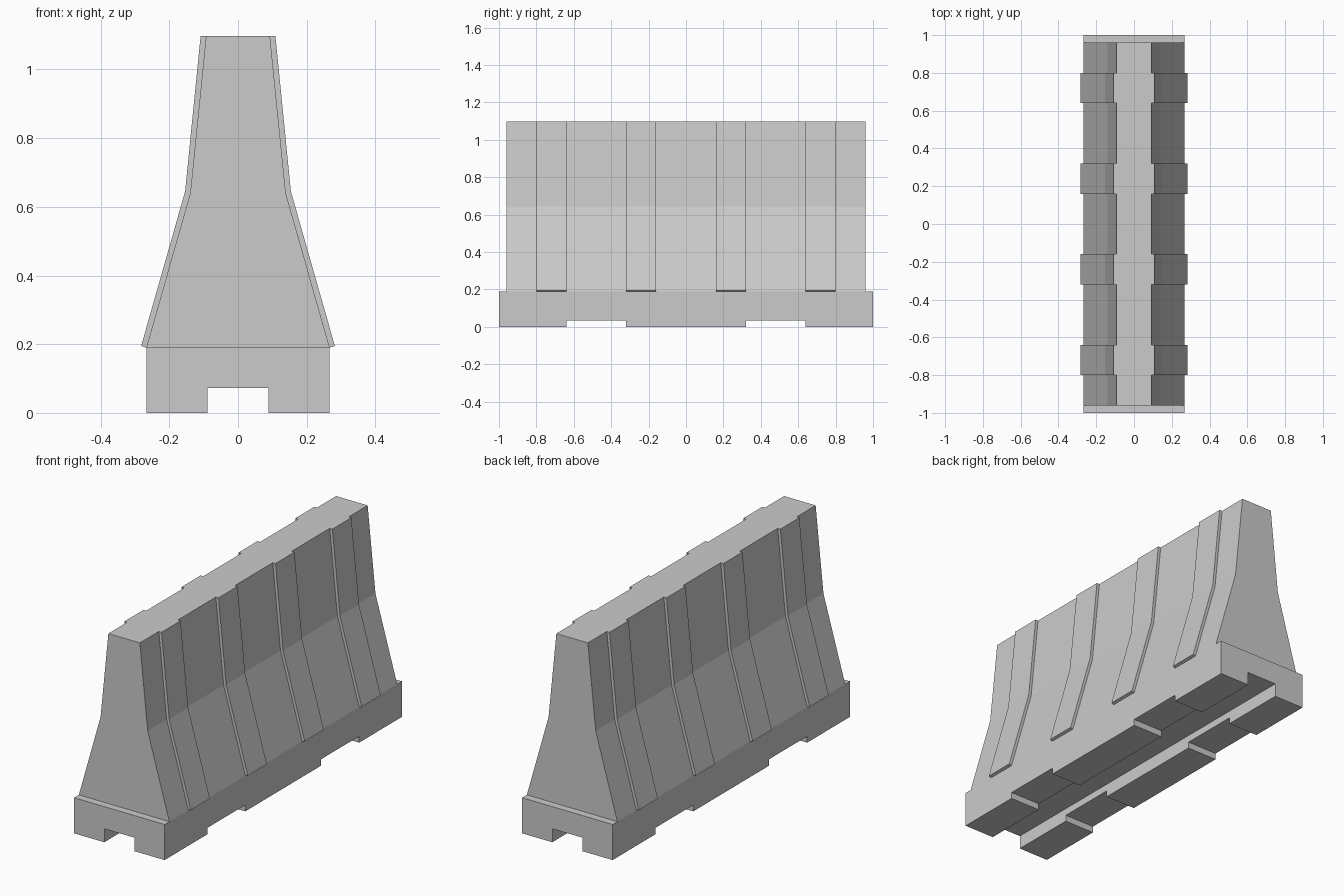
import bpy, bmesh

if "Cube" in bpy.data.objects:
    bpy.data.objects.remove(bpy.data.objects["Cube"])

HALF = 0.267                       # base half width
RIBS = [(-0.80, -0.64), (-0.32, -0.16), (0.16, 0.32), (0.64, 0.80)]


def outline(end, x_in, z_in, x_out, z_out):
    """Toothed plan outline; ribs use the outer offset."""
    side = [(x_in, -end, z_in), (x_in, -0.96, z_in)]
    for a, b in RIBS:
        side += [(x_in, a, z_in), (x_out, a, z_out), (x_out, b, z_out), (x_in, b, z_in)]
    side += [(x_in, 0.96, z_in), (x_in, end, z_in)]
    return side + [(-x, y, z) for x, y, z in reversed(side)]


# Barrier: plinth, end ledges, sloped walls and raised ribs as one loft
levels = [
    (1.00, HALF, 0.0, HALF, 0.0),
    (1.00, HALF, 0.19, HALF, 0.19),
    (0.96, HALF, 0.19, HALF, 0.19),
    (0.96, HALF, 0.19, 0.282, 0.195),
    (0.96, 0.139, 0.64, 0.154, 0.645),
    (0.96, 0.093, 1.097, 0.109, 1.097),
]
bm = bmesh.new()
rings = [[bm.verts.new(p) for p in outline(*lv)] for lv in levels]
n = len(rings[0])
for low, high in zip(rings, rings[1:]):
    for i in range(n):
        j = (i + 1) % n
        bm.faces.new((low[i], low[j], high[j], high[i]))
bm.faces.new(rings[0][::-1])
bm.faces.new(rings[-1])
bmesh.ops.remove_doubles(bm, verts=bm.verts[:], dist=0.0005)
bmesh.ops.recalc_face_normals(bm, faces=bm.faces[:])
mesh = bpy.data.meshes.new("barrier")
bm.to_mesh(mesh)
bm.free()
barrier = bpy.data.objects.new("barrier", mesh)
bpy.context.collection.objects.link(barrier)


def cut(name, y, size):
    """Subtract a box sunk through the underside."""
    bpy.ops.mesh.primitive_cube_add(size=1, location=(0, y, size[2] - 0.25))
    box = bpy.context.object
    box.name = name
    box.scale = (size[0], size[1], 0.5)
    box.hide_render = True
    box.display_type = 'WIRE'
    mod = barrier.modifiers.new(name, 'BOOLEAN')
    mod.operation = 'DIFFERENCE'
    mod.solver = 'EXACT'
    mod.object = box


# Drainage channel along the length and two forklift pockets across
cut("channel_cutter", 0, (0.178, 3, 0.072))
for y in (-0.48, 0.48):
    cut("pocket_cutter", y, (1, 0.32, 0.034))
